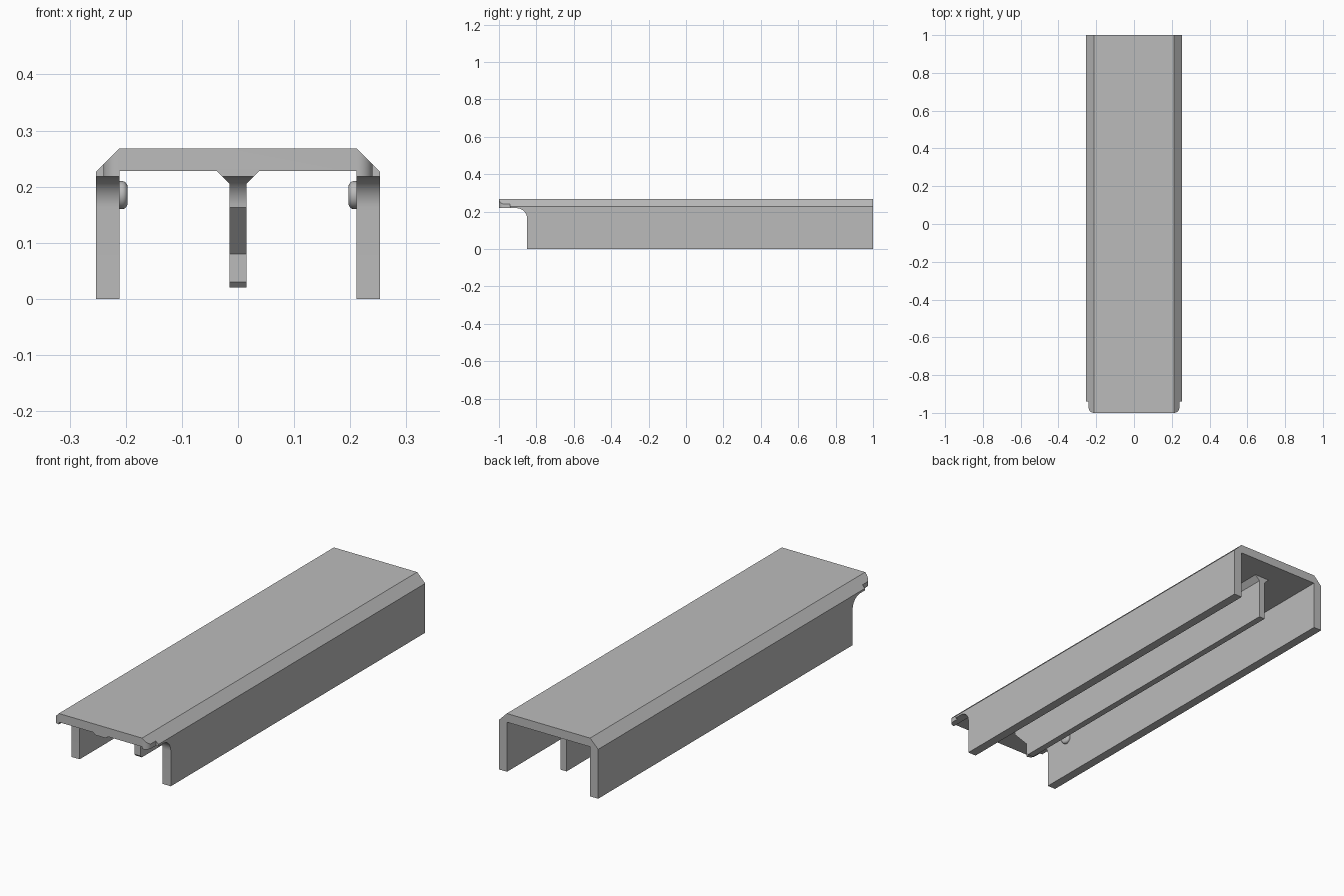
import bpy, bmesh
from math import sin, cos, pi
from mathutils import Matrix, Vector

cube = bpy.data.objects.get("Cube")
if cube:
    bpy.data.objects.remove(cube, do_unlink=True)

grey = bpy.data.materials.new("light grey")
grey.use_nodes = True
colour = (0.5, 0.5, 0.5, 1)
grey.diffuse_color = colour
grey.node_tree.nodes["Principled BSDF"].inputs["Base Color"].default_value = colour


def make_object(name, bm):
    bmesh.ops.recalc_face_normals(bm, faces=bm.faces)
    mesh = bpy.data.meshes.new(name)
    bm.to_mesh(mesh)
    bm.free()
    mesh.materials.append(grey)
    obj = bpy.data.objects.new(name, mesh)
    bpy.context.collection.objects.link(obj)
    return obj


def prism(name, outline, axis, start, end):
    """Extrude a 2D outline along the given axis."""
    place = {"x": lambda a, b: (start, a, b),
             "y": lambda a, b: (a, start, b),
             "z": lambda a, b: (a, b, start)}[axis]
    bm = bmesh.new()
    face = bm.faces.new([bm.verts.new(place(*p)) for p in outline])
    extruded = bmesh.ops.extrude_face_region(bm, geom=[face])["geom"]
    shift = Vector([end - start if a == axis else 0 for a in "xyz"])
    verts = [v for v in extruded if isinstance(v, bmesh.types.BMVert)]
    bmesh.ops.translate(bm, vec=shift, verts=verts)
    return make_object(name, bm)


def activate(obj):
    bpy.ops.object.select_all(action="DESELECT")
    obj.select_set(True)
    bpy.context.view_layer.objects.active = obj


def cut(obj, cutter):
    cutter.hide_render = True
    mod = obj.modifiers.new("cut", "BOOLEAN")
    mod.operation = "DIFFERENCE"
    mod.solver = "EXACT"
    mod.object = cutter
    activate(obj)
    bpy.ops.object.modifier_apply(modifier=mod.name)
    bpy.data.objects.remove(cutter, do_unlink=True)


def smooth(obj):
    activate(obj)
    bpy.ops.object.shade_smooth_by_angle(angle=pi / 6)


def arc(cx, cy, r, a0, a1, steps=12):
    angles = [a0 + (a1 - a0) * i / steps for i in range(steps + 1)]
    return [(cx + r * cos(a), cy + r * sin(a)) for a in angles]


WALL, INNER, ROOF, LIP = 0.253, 0.211, 0.228, 0.218
FILLET = 0.055

# Channel: chamfered roof with two side walls
half = [(WALL, 0), (WALL, 0.227), (0.212, 0.268)]
inside = [(INNER, ROOF), (INNER, 0)]
outer = half + [(-x, z) for x, z in reversed(half)]
inner = [(-x, z) for x, z in reversed(inside)] + inside
channel = prism("channel", outer + inner, "y", -1, 1)


def front_relief(y):
    """Clearance above the fillet, ending in a vertical face at y."""
    return [(-1.1, LIP)] + arc(y - FILLET, LIP - FILLET, FILLET, pi / 2, 0)


# Front ends of the walls set back below the roof
cut(channel, prism("wall_cutter", front_relief(-0.85) + [(-0.85, -0.1), (-1.1, -0.1)],
                   "x", -0.4, 0.4))

# Narrowed, rounded front corners
corner = ([(0.24, -0.94)] + arc(0.212, -0.972, 0.028, 0, -pi / 2)
          + [(0.212, -1.1), (0.3, -1.1), (0.3, -0.94)])
for side in (1, -1):
    cut(channel, prism("corner_cutter", [(side * x, y) for x, y in corner], "z", 0.1, 0.4))
smooth(channel)

# Centre rib with flared root and sloped front end
side = [(0.015, 0.02), (0.015, 0.205), (0.038, ROOF), (0.038, 0.232)]
rib = prism("centre_rib", side + [(-x, z) for x, z in reversed(side)], "y", -0.9995, 0.89)
nose = [(-0.81, 0.162), (-0.73, 0.08), (-0.73, 0.03), (-0.72, 0.02),
        (-0.72, -0.1), (-1.1, -0.1)]
cut(rib, prism("rib_cutter", front_relief(-0.81) + nose[1:], "x", -0.1, 0.1))
smooth(rib)

# Rounded catch buttons on the inner wall faces
for name, s in (("left_button", 1), ("right_button", -1)):
    bm = bmesh.new()
    rings = [(0.025, 0.0)] + arc(0.015, 0.004, 0.01, 0, pi / 2, 6)
    loops = []
    for r, h in rings:
        loops.append([bm.verts.new((s * (INNER - h), -0.72 + px, 0.185 + pz))
                      for px, pz in arc(0, 0, r, 0, 2 * pi, 32)[:-1]])
    for low, high in zip(loops, loops[1:]):
        for i in range(len(low)):
            j = (i + 1) % len(low)
            if (low[i].co - high[i].co).length > 1e-6:
                bm.faces.new((low[i], low[j], high[j], high[i]))
    bm.faces.new(loops[-1])
    bm.faces.new(loops[0])
    smooth(make_object(name, bm))
